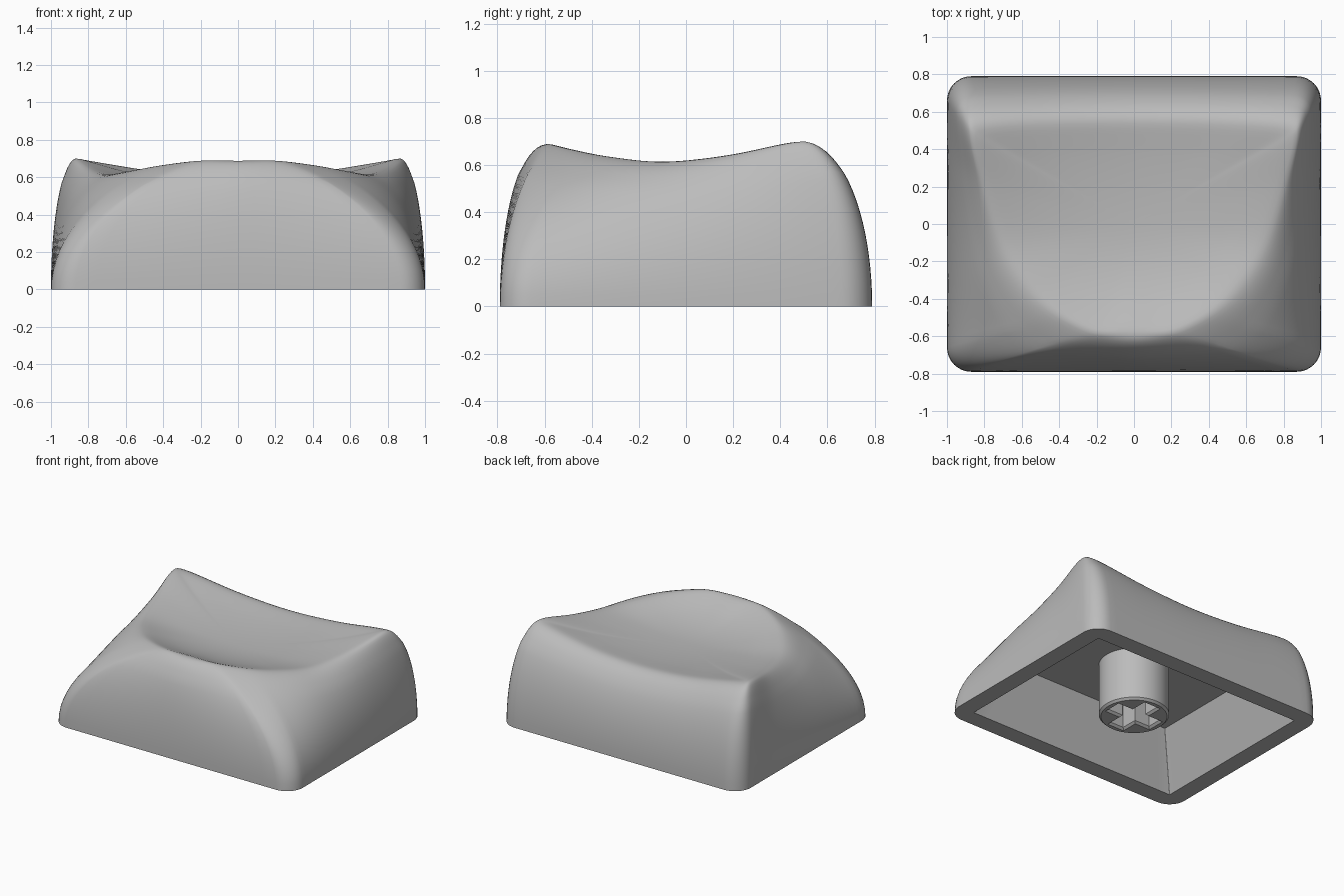
import bpy, bmesh, math
from mathutils import Vector

if "Cube" in bpy.data.objects:
    bpy.data.objects.remove(bpy.data.objects["Cube"])

grey = bpy.data.materials.new("plain grey")
grey.use_nodes = True
grey.diffuse_color = (0.5, 0.5, 0.5, 1)
grey.node_tree.nodes["Principled BSDF"].inputs["Base Color"].default_value = (0.5, 0.5, 0.5, 1)

STEPS = 8            # samples between crest points
WALL, DISH = 20, 18  # rings up the wall and across the dish
CEILING = 0.4

# Crest of the top edge, from front centre round the side to back centre
CREST = [Vector(p) for p in [
    (0, -.575, .694), (.19, -.575, .694), (.39, -.48, .67), (.54, -.33, .64),
    (.69, -.1, .617), (.79, .18, .647), (.862, .445, .703), (.80, .51, .693),
    (.42, .535, .632), (0, .54, .607)]]
LAST = len(CREST) - 1


def flip(p):
    return Vector((-p.x, p.y, p.z))


def crest(u):
    """Smooth curve through the crest points."""
    i = min(int(u), LAST - 1)
    t = u - i
    pts = [flip(CREST[1])] + CREST + [flip(CREST[-2])]
    a, b, c, d = pts[i:i + 4]
    return 0.5 * (2 * b + (c - a) * t + (2 * a - 5 * b + 4 * c - d) * t ** 2
                  + (3 * b - a - 3 * c + d) * t ** 3)


def rectangle(u, hx, hy, r, z=0):
    """Half outline of a rounded rectangle, keyed to the crest points."""
    x, y = hx - r, hy - r
    if u <= 1:
        return Vector((x * u, -hy, z))
    if u <= 2:
        a = (u - 1) * math.pi / 2
        return Vector((x + r * math.sin(a), -y - r * math.cos(a), z))
    if u <= 6:
        return Vector((hx, -y + 2 * y * (u - 2) / 4, z))
    if u <= 7:
        a = (u - 6) * math.pi / 2
        return Vector((x + r * math.cos(a), y + r * math.sin(a), z))
    return Vector((x * (LAST - u) / 2, hy, z))


def wall(u, a):
    """Bulging wall, flattened along the front corner ridges."""
    b, c = rectangle(u, 1, .79, .13), crest(u)
    ridge = math.exp(-((u - 1.5) / 1.2) ** 2)
    front = math.exp(-(u / .7) ** 2)
    power = 1 + .65 * ridge - .28 * front
    p = c.lerp(b, max(math.cos(a), 0) ** power)
    p.z = c.z * math.sin(a)
    return p


def floor(x, y):
    """Shallow bowl, steeper towards the front."""
    return .56 + .13 * x * x + (.15 if y > -.03 else .34) * (y + .03) ** 2


def dish(u, f):
    c = crest(u)
    x, y = c.x * f, c.y * f
    return Vector((x, y, floor(x, y) + (c.z - floor(c.x, c.y)) * f ** 3))


def outline(func):
    half = [func(i / STEPS) for i in range(LAST * STEPS + 1)]
    return half + [flip(p) for p in reversed(half[1:-1])]


def finish(obj, angle):
    obj.data.materials.clear()
    obj.data.materials.append(grey)
    bpy.ops.object.select_all(action="DESELECT")
    obj.select_set(True)
    bpy.context.view_layer.objects.active = obj
    bpy.ops.object.shade_smooth_by_angle(angle=math.radians(angle))


# Cap shell: cavity, bottom lip, bulging walls and dished top in one loft
rings = [outline(lambda u: rectangle(u, .71, .52, .004, CEILING)),
         outline(lambda u: rectangle(u, .87, .66, .004))]
for k in range(WALL + 1):
    rings.append(outline(lambda u: wall(u, k / WALL * math.pi / 2)))
for k in range(DISH - 1, 0, -1):
    rings.append(outline(lambda u: dish(u, k / DISH)))

bm = bmesh.new()
loops = [[bm.verts.new(p) for p in ring] for ring in rings]
n = len(loops[0])
for lo, hi in zip(loops, loops[1:]):
    for i in range(n):
        j = (i + 1) % n
        bm.faces.new((lo[i], lo[j], hi[j], hi[i]))
bm.faces.new(loops[0])
top = bm.verts.new((0, 0, floor(0, 0)))
for i in range(n):
    bm.faces.new((loops[-1][i], loops[-1][(i + 1) % n], top))
bmesh.ops.recalc_face_normals(bm, faces=bm.faces)

# Soften the crest
edge = WALL + 2
soft = [v for loop in loops[edge - 7:edge + 5] for v in loop]
for _ in range(5):
    bmesh.ops.smooth_vert(bm, verts=soft, factor=.5,
                          use_axis_x=True, use_axis_y=True, use_axis_z=True)

mesh = bpy.data.meshes.new("cap_shell")
bm.to_mesh(mesh)
bm.free()
shell = bpy.data.objects.new("cap_shell", mesh)
bpy.context.collection.objects.link(shell)
finish(shell, 40)

# Mounting stem: round post with a cross-shaped socket, bevelled rims
RADIUS, ARM, SLOT, BEVEL = .24, .18, .055, .015
circle = [(RADIUS * math.cos(i * math.tau / 48), RADIUS * math.sin(i * math.tau / 48))
          for i in range(48)]
cross = []
for q in range(4):
    c, s = round(math.cos(q * math.pi / 2)), round(math.sin(q * math.pi / 2))
    for x, y in ((ARM, -SLOT), (ARM, SLOT), (SLOT, SLOT)):
        cross.append((x * c - y * s, x * s + y * c))
curve = bpy.data.curves.new("stem", "CURVE")
curve.dimensions = "2D"
curve.fill_mode = "BOTH"
for pts in (circle, cross):
    spline = curve.splines.new("POLY")
    spline.points.add(len(pts) - 1)
    for point, (x, y) in zip(spline.points, pts):
        point.co = (x, y, 0, 1)
    spline.use_cyclic_u = True
height = CEILING + BEVEL
curve.bevel_depth = BEVEL
curve.bevel_resolution = 0
curve.offset = -BEVEL
curve.extrude = height / 2 - BEVEL
stem = bpy.data.objects.new("stem", curve)
stem.location.z = height / 2
bpy.context.collection.objects.link(stem)
bpy.ops.object.select_all(action="DESELECT")
stem.select_set(True)
bpy.context.view_layer.objects.active = stem
bpy.ops.object.convert(target="MESH")
finish(bpy.context.view_layer.objects.active, 30)
